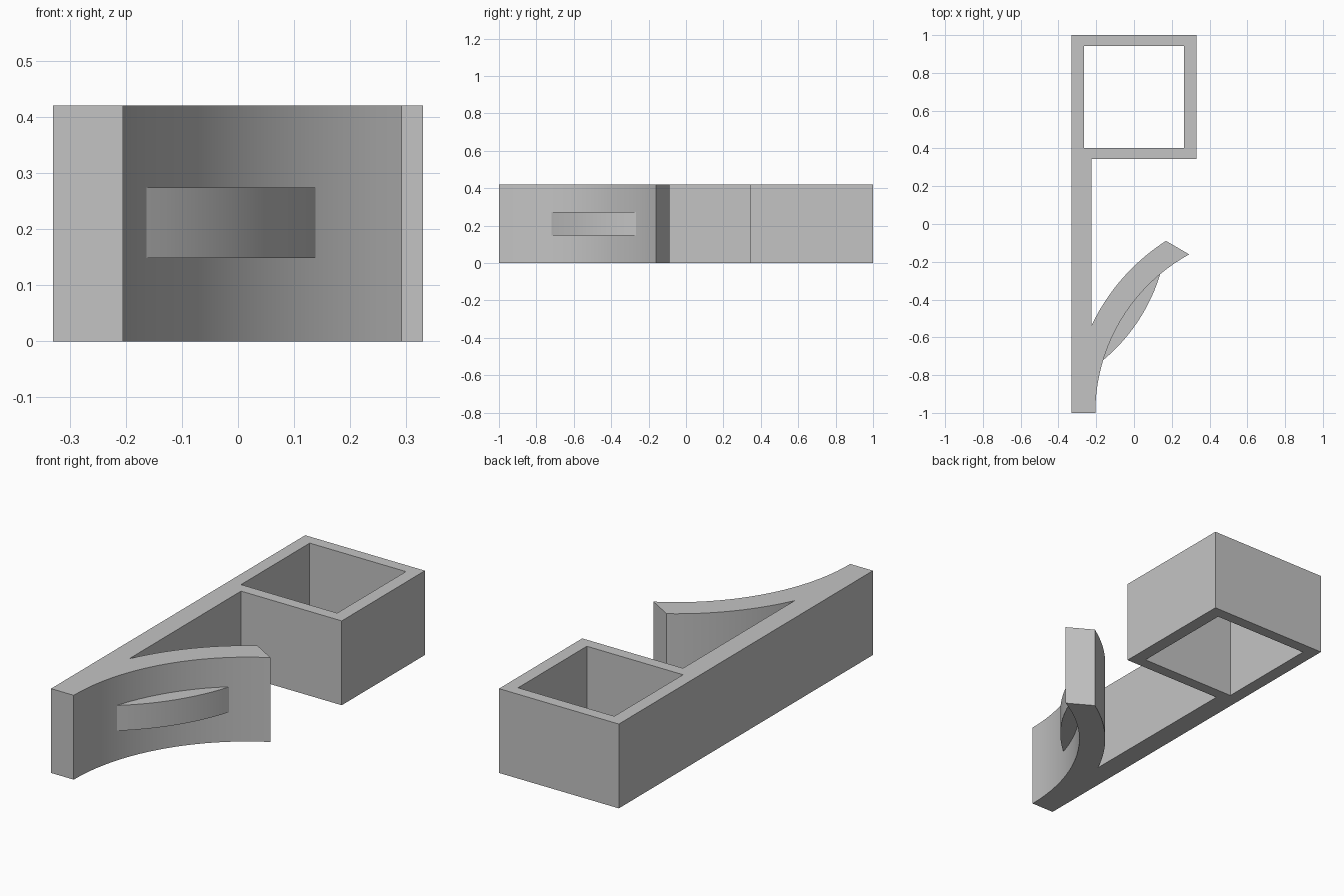
import bpy, bmesh, math
from mathutils import Vector

cube = bpy.data.objects.get("Cube")
if cube:
    bpy.data.objects.remove(cube, do_unlink=True)

HEIGHT = 0.42
CENTRE = Vector((0.752, -1.0))     # shared centre of both arm curves
R_FRONT, R_BACK = 0.957, 1.081

grey = bpy.data.materials.new("plain grey")
grey.use_nodes = True
grey.diffuse_color = (0.55, 0.55, 0.55, 1)
grey.node_tree.nodes["Principled BSDF"].inputs["Base Color"].default_value = (0.55, 0.55, 0.55, 1)


def arc(centre, radius, start, end, steps):
    """Points on an arc, angles in radians."""
    angles = [start + (end - start) * i / steps for i in range(steps + 1)]
    return [(centre[0] + radius * math.cos(a), centre[1] + radius * math.sin(a)) for a in angles]


def angle_of(x, y):
    return math.atan2(y - CENTRE.y, x - CENTRE.x)


def prism(name, loops, z0, z1):
    """Extrude an outline, with optional hole loops, from z0 to z1."""
    bm = bmesh.new()
    for loop in loops:
        verts = [bm.verts.new((x, y, z0)) for x, y in loop]
        for a, b in zip(verts, verts[1:] + verts[:1]):
            bm.edges.new((a, b))
    bmesh.ops.triangle_fill(bm, edges=bm.edges[:], use_beauty=True)
    result = bmesh.ops.extrude_face_region(bm, geom=bm.faces[:], use_keep_orig=True)
    top = [v for v in result["geom"] if isinstance(v, bmesh.types.BMVert)]
    bmesh.ops.translate(bm, verts=top, vec=(0, 0, z1 - z0))
    bmesh.ops.recalc_face_normals(bm, faces=bm.faces[:])
    mesh = bpy.data.meshes.new(name)
    bm.to_mesh(mesh)
    bm.free()
    mesh.materials.append(grey)
    obj = bpy.data.objects.new(name, mesh)
    bpy.context.collection.objects.link(obj)
    bpy.ops.object.select_all(action='DESELECT')
    obj.select_set(True)
    bpy.context.view_layer.objects.active = obj
    bpy.ops.object.shade_smooth_by_angle(angle=math.radians(25))
    return obj


# Body: straight back plate, square socket and curved arm in one outline
tip = angle_of(0.293, -0.163)
back_tip, back_root = angle_of(0.17, -0.09), angle_of(-0.225, -0.535)
outline = [(-0.33, -1.0)]
outline += arc(CENTRE, R_FRONT, math.pi, tip, 20)
outline += arc(CENTRE, R_BACK, back_tip, back_root % math.tau, 14)
outline += [(-0.225, 0.345), (0.33, 0.345), (0.33, 1.0), (-0.33, 1.0)]
socket = [(-0.265, 0.402), (0.265, 0.402), (0.265, 0.943), (-0.265, 0.943)]
prism("clip_body", [outline, socket], 0, HEIGHT)

# Pad: lens-shaped bulge on the front of the arm, its inner side sunk into it
low, high = Vector((-0.165, -0.722)), Vector((0.138, -0.268))
chord = high - low
sag = 0.04
radius = chord.length ** 2 / (8 * sag) + sag / 2
normal = Vector((chord.y, -chord.x)).normalized()
pad_centre = (low + high) / 2 + normal * (sag - radius)
half = math.asin(chord.length / (2 * radius))
facing = math.atan2(normal.y, normal.x)
pad = arc(pad_centre, radius, facing - half, facing + half, 12)
pad += arc(CENTRE, R_FRONT + 0.03, angle_of(*high), angle_of(*low), 10)
prism("arm_pad", [pad], 0.148, 0.274)
